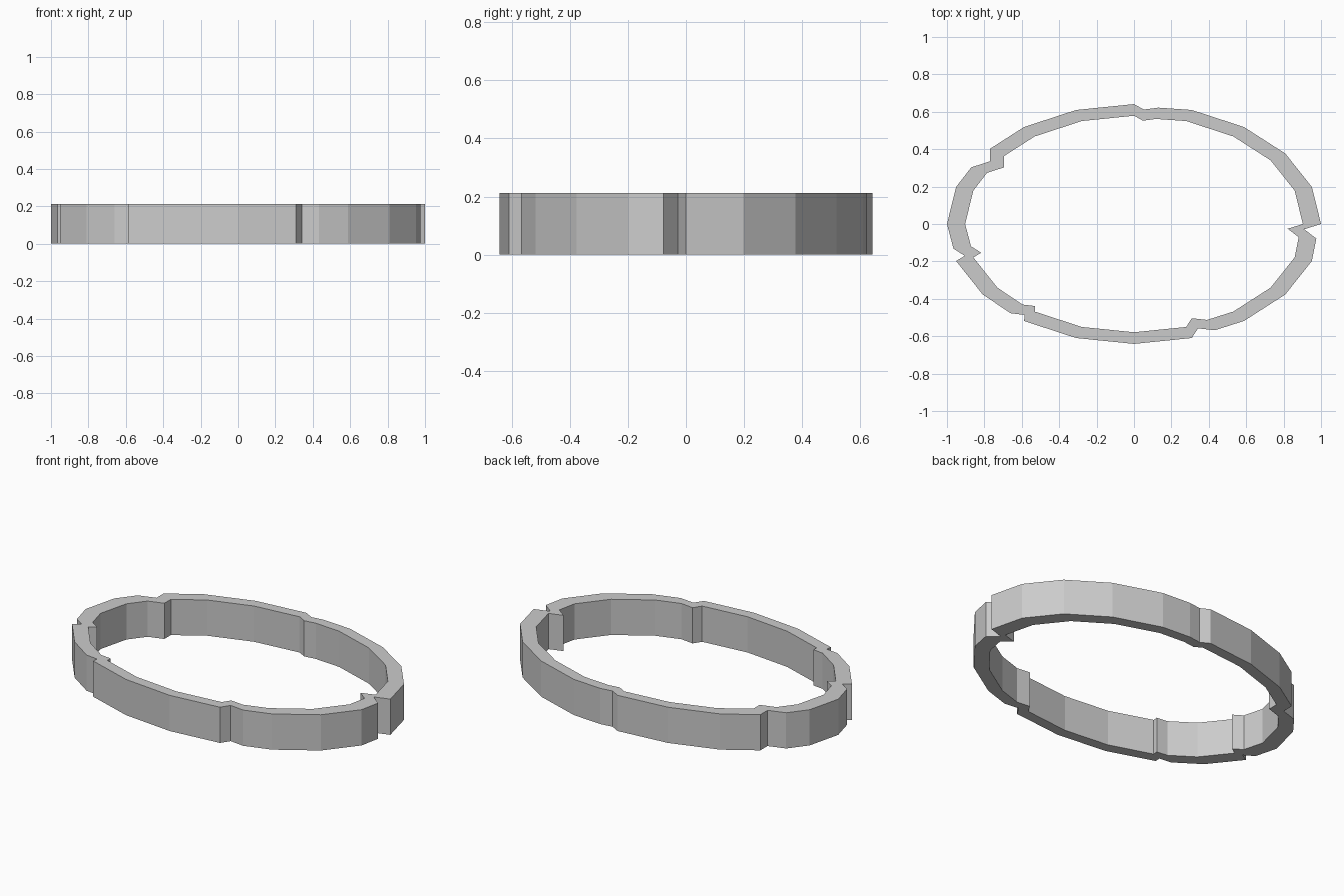
import bpy, bmesh
from math import sin, cos, pi

if "Cube" in bpy.data.objects:
    bpy.data.objects.remove(bpy.data.objects["Cube"])

HEIGHT, INNER, SIDES = 0.212, 0.903, 20

# Notches cut in the oval: inserted after the numbered corner
notches = {
    4: [(0.13, 0.622), (0.053, 0.612)],
    7: [(-0.77, 0.402), (-0.77, 0.335), (-0.87, 0.303)],
    10: [(-0.965, -0.132), (-0.905, -0.17)],
    12: [(-0.66, -0.477), (-0.585, -0.486)],
    16: [(0.342, -0.558), (0.432, -0.568)],
    19: [(0.975, -0.078), (0.91, -0.028)],
}
skipped = {8}  # corner swallowed by the wide notch

# Outline of the ring
outline = []
for k in range(SIDES):
    a = 2 * pi * k / SIDES
    if k not in skipped:
        outline.append((cos(a), 0.641 * sin(a)))
    outline += notches.get(k, [])

bm = bmesh.new()


def loop(scale, z):
    return [bm.verts.new((x * scale, y * scale, z)) for x, y in outline]


# Outer bottom, outer top, inner top, inner bottom, bridged all round
loops = [loop(1, 0), loop(1, HEIGHT), loop(INNER, HEIGHT), loop(INNER, 0)]
n = len(outline)
for i in range(4):
    p, q = loops[i], loops[(i + 1) % 4]
    for j in range(n):
        m = (j + 1) % n
        bm.faces.new((p[j], p[m], q[m], q[j]))
bmesh.ops.recalc_face_normals(bm, faces=bm.faces)

mesh = bpy.data.meshes.new("notched_oval_ring")
bm.to_mesh(mesh)
bm.free()
bpy.context.collection.objects.link(bpy.data.objects.new("notched_oval_ring", mesh))
